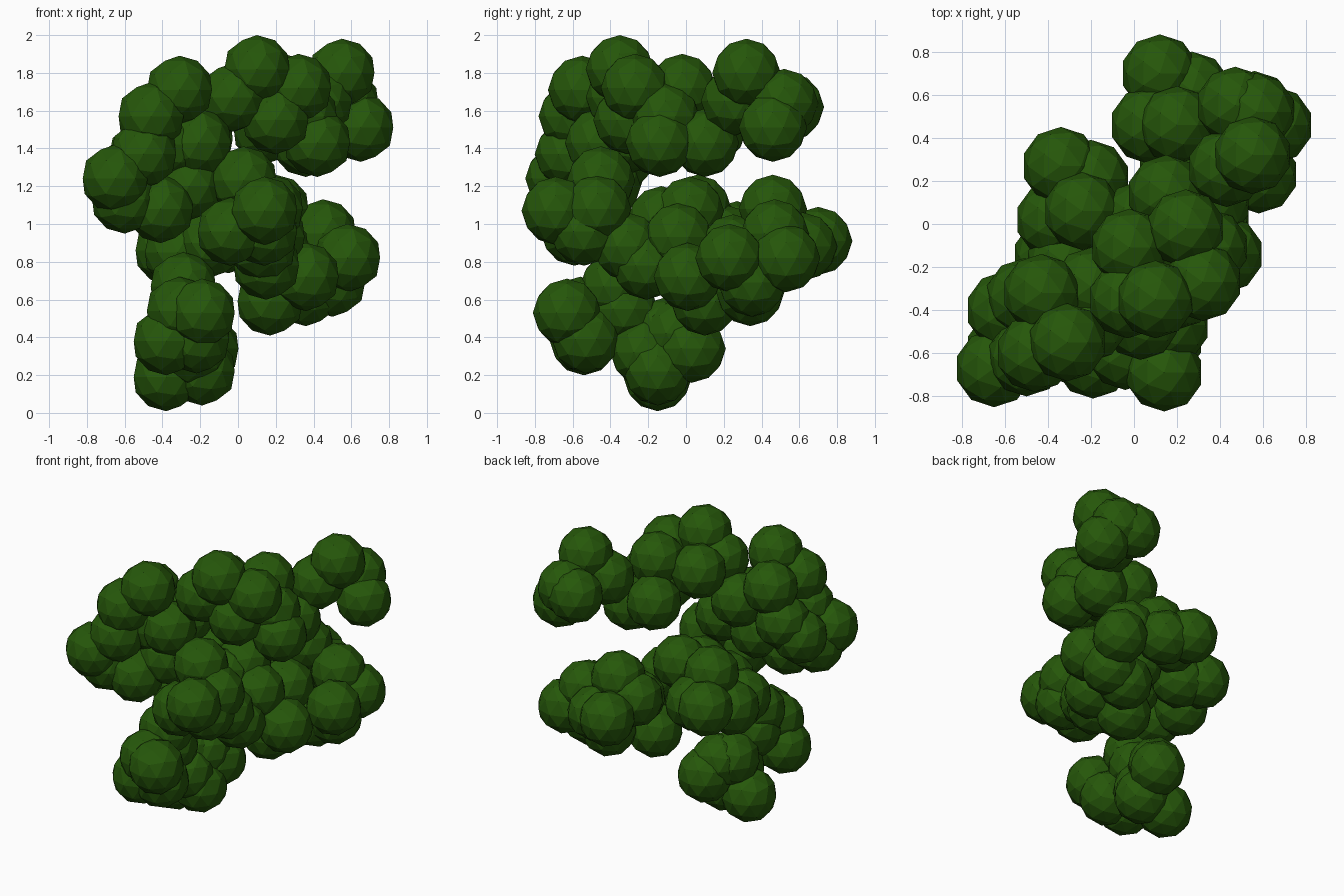
import bpy, bmesh
from mathutils import Matrix

RADIUS = 0.181
leaf = bpy.data.materials.new("leaf_green")
leaf.diffuse_color = (0.019, 0.095, 0.003, 1)


def clump(name, centres):
    """One leaf clump made of overlapping low-poly balls."""
    bm = bmesh.new()
    for c in centres:
        bmesh.ops.create_icosphere(bm, subdivisions=2, radius=RADIUS,
                                   matrix=Matrix.Translation(c))
    mesh = bpy.data.meshes.new(name)
    bm.to_mesh(mesh)
    bm.free()
    mesh.materials.append(leaf)
    bpy.context.collection.objects.link(bpy.data.objects.new(name, mesh))


# Top crown
clump("top_clump", [
    (.10, -.35, 1.819), (-.03, -.35, 1.67), (.32, -.27, 1.72), (.24, -.02, 1.72),
    (-.02, -.11, 1.67), (.20, -.31, 1.55), (.42, -.14, 1.43), (.35, -.11, 1.57),
    (.15, .14, 1.50), (.36, .10, 1.43), (.20, -.10, 1.55)])

# Small clump at the upper back right
clump("upper_right_clump", [
    (.55, .32, 1.80), (.47, .55, 1.62), (.65, .46, 1.51), (.43, .26, 1.65),
    (.57, .52, 1.64)])

# Left clump, stepping down to the front
clump("left_clump", [
    (-.31, -.55, 1.71), (-.46, -.60, 1.57), (-.43, -.32, 1.58), (-.50, -.62, 1.37),
    (-.65, -.67, 1.24), (-.41, -.54, 1.08), (-.60, -.40, 1.26), (-.51, -.34, 1.36),
    (-.21, -.46, 1.43), (-.26, -.42, 1.20), (-.60, -.58, 1.13), (-.35, -.45, 1.42),
    (-.20, -.29, 1.45)])

# Front middle clump
clump("front_clump", [
    (.03, -.45, 1.23), (.14, -.69, 1.07), (-.04, -.59, .96), (.17, -.47, 1.08),
    (.14, -.54, .96), (.13, -.31, .88), (.15, -.21, .78)])

# Centre and back left
clump("centre_clump", [
    (-.24, .06, 1.08), (-.34, .27, .94), (-.20, .21, .92), (-.37, .02, .86),
    (.18, -.04, .93), (-.05, -.08, .92), (-.14, -.25, .90), (-.32, -.18, .85),
    (-.03, -.13, 1.02), (.03, .02, 1.07)])

# Right and back clump
clump("right_clump", [
    (.36, .01, .72), (.17, .10, .59), (.58, .23, .82), (.56, .53, .82),
    (.45, .47, .95), (.50, .35, .69), (.36, .34, .64), (.20, .46, 1.08),
    (.12, .70, .91), (.27, .62, .88), (.07, .46, .97), (.20, .25, .87)])

# Bottom clump
clump("bottom_clump", [
    (-.29, -.38, .67), (-.19, -.63, .53), (-.38, -.54, .38), (-.22, -.53, .39),
    (-.31, -.56, .54), (-.29, -.33, .55), (-.38, -.15, .19), (-.19, -.15, .22),
    (-.17, .03, .34), (-.24, -.22, .32), (-.28, -.11, .43), (-.22, -.05, .42)])
